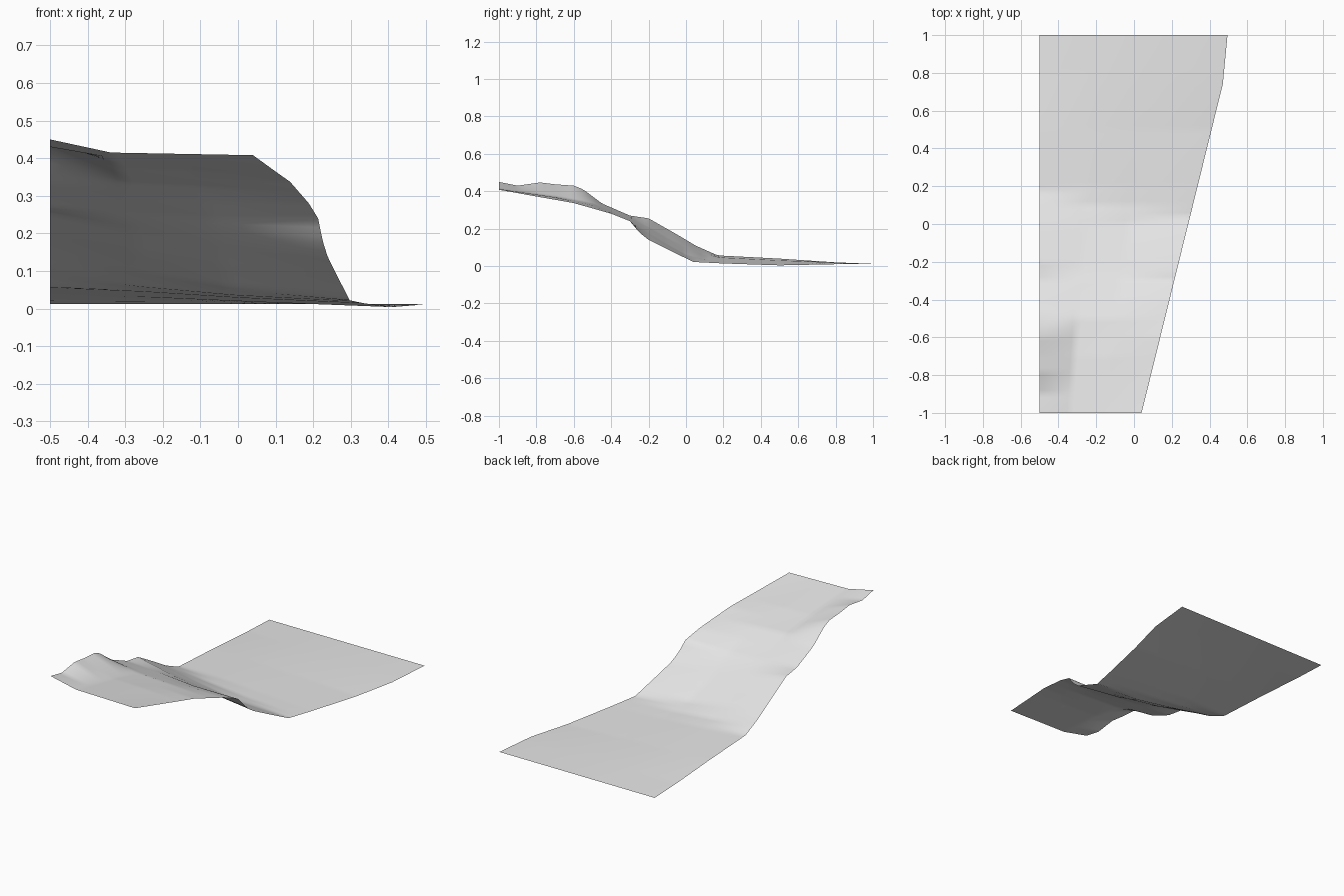
import bpy, bmesh

if "Cube" in bpy.data.objects:
    bpy.data.objects.remove(bpy.data.objects["Cube"])

# height profiles (y, z) running front to back, from the left border to the right border
LEFT = [(-1, .45), (-.9, .43), (-.78, .447), (-.7, .437), (-.6, .43), (-.55, .41), (-.45, .335),
        (-.3, .27), (-.2, .255), (-.05, .17), (.05, .11), (.17, .057), (.5, .04), (.8, .02), (1, .012)]
MID_LEFT = [(-1, .415), (-.7, .372), (-.5, .335), (-.3, .257), (-.2, .208), (-.1, .15), (0, .098),
            (.1, .058), (.2, .045), (.5, .03), (1, .012)]
MID_RIGHT = [(-1, .412), (-.7, .368), (-.5, .325), (-.4, .285), (-.3, .24), (-.2, .175), (-.1, .115),
             (0, .06), (.1, .036), (.2, .029), (.5, .018), (1, .012)]
RIGHT = [(-1, .408), (-.76, .365), (-.6, .337), (-.4, .28), (-.3, .24), (-.25, .18), (-.2, .14),
         (-.1, .09), (.04, .022), (.2, .014), (.5, .004), (.8, .01), (1, .012)]
BORDER = [(-1, .04), (.74, .47), (1, .495)]      # slanted right border, (y, x)
STOPS = [0, .3, .6, 1]                           # where the profiles lie across the width


def sample(table, t):
    for (a, va), (b, vb) in zip(table, table[1:]):
        if t <= b:
            return va + (vb - va) * (t - a) / (b - a)
    return table[-1][1]


# terrain sheet
NX, NY = 30, 100
bm = bmesh.new()
rows = []
for j in range(NY + 1):
    y = -1 + 2 * j / NY
    edge = sample(BORDER, y)
    section = list(zip(STOPS, [sample(p, y) for p in (LEFT, MID_LEFT, MID_RIGHT, RIGHT)]))
    rows.append([bm.verts.new((-.5 + (edge + .5) * i / NX, y, sample(section, i / NX)))
                 for i in range(NX + 1)])
for a, b in zip(rows, rows[1:]):
    for i in range(NX):
        bm.faces.new((a[i], a[i + 1], b[i + 1], b[i])).smooth = True

mesh = bpy.data.meshes.new("terrain_slope")
bm.to_mesh(mesh)
bm.free()
ground = bpy.data.materials.new("light grey")
ground.diffuse_color = (.8, .8, .8, 1)
ground.use_nodes = True
ground.node_tree.nodes["Principled BSDF"].inputs["Base Color"].default_value = ground.diffuse_color
mesh.materials.append(ground)
bpy.context.collection.objects.link(bpy.data.objects.new("terrain_slope", mesh))
